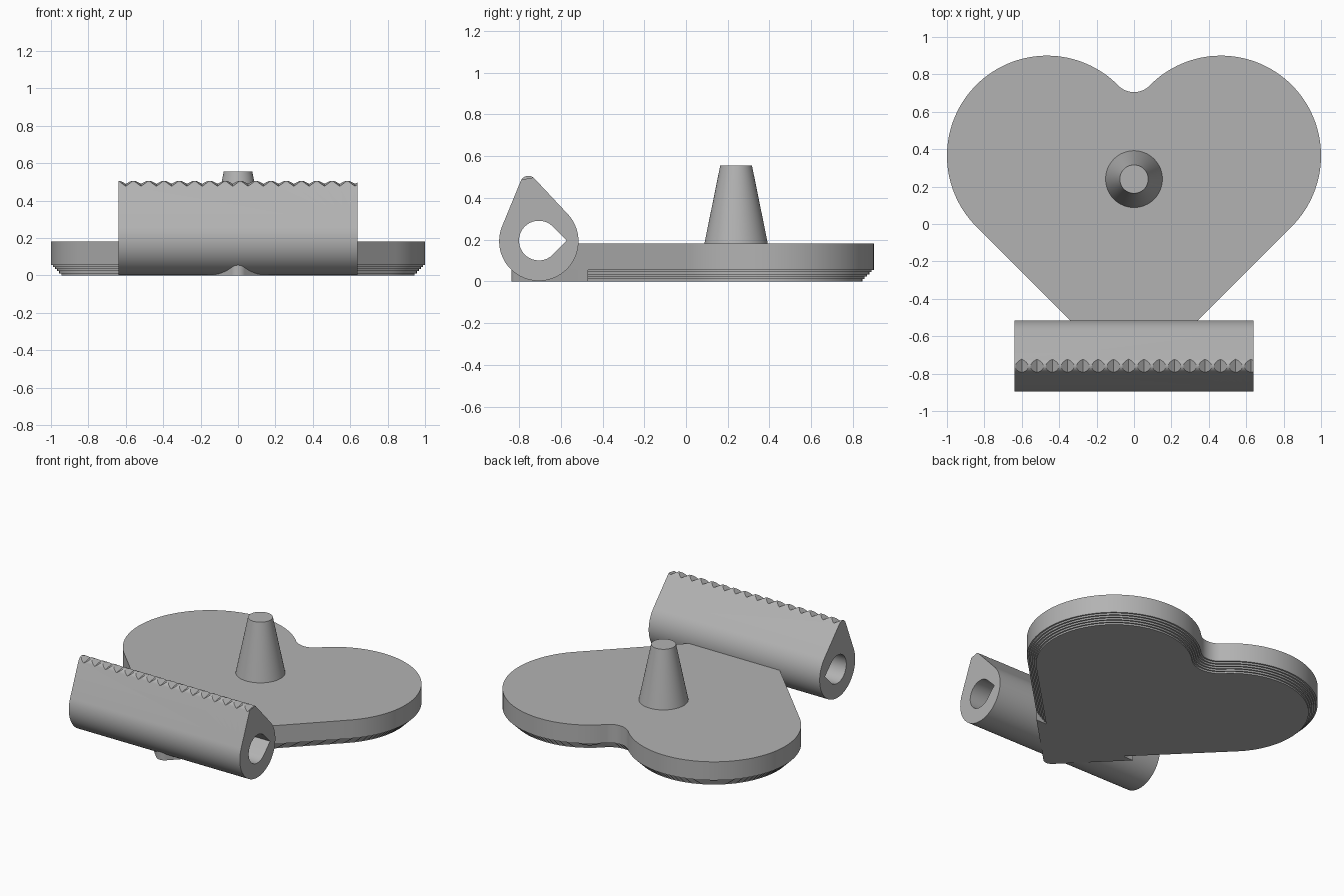
import bpy, bmesh
from math import sin, cos, radians, sqrt, pi
from mathutils import Vector

if "Cube" in bpy.data.objects:
    bpy.data.objects.remove(bpy.data.objects["Cube"])

grey = bpy.data.materials.new("grey plastic")
grey.use_nodes = True
GREY = (0.45, 0.45, 0.45, 1)
grey.diffuse_color = GREY
grey.node_tree.nodes["Principled BSDF"].inputs["Base Color"].default_value = GREY


def arc(cx, cy, r, a0, a1, n):
    """Points on an arc, angles in degrees."""
    angles = [radians(a0 + (a1 - a0) * i / n) for i in range(n + 1)]
    return [(cx + r * cos(a), cy + r * sin(a)) for a in angles]


def loft(bm, rings):
    """Closed solid through rings of equal point count."""
    loops = [[bm.verts.new(p) for p in ring] for ring in rings]
    n = len(loops[0])
    for a, b in zip(loops, loops[1:]):
        for i in range(n):
            j = (i + 1) % n
            bm.faces.new((a[i], a[j], b[j], b[i]))
    bm.faces.new(loops[0])
    bm.faces.new(loops[-1])


def finish(bm, name):
    bmesh.ops.remove_doubles(bm, verts=bm.verts, dist=0.0001)
    bmesh.ops.dissolve_degenerate(bm, edges=bm.edges, dist=0.0001)
    bmesh.ops.recalc_face_normals(bm, faces=bm.faces)
    mesh = bpy.data.meshes.new(name)
    bm.to_mesh(mesh)
    bm.free()
    mesh.materials.append(grey)
    obj = bpy.data.objects.new(name, mesh)
    bpy.context.collection.objects.link(obj)
    return obj


def select(obj):
    bpy.ops.object.select_all(action='DESELECT')
    obj.select_set(True)
    bpy.context.view_layer.objects.active = obj


def cut(obj, cutter):
    select(obj)
    mod = obj.modifiers.new("cut", 'BOOLEAN')
    mod.operation = 'DIFFERENCE'
    mod.solver = 'EXACT'
    mod.object = cutter
    bpy.ops.object.modifier_apply(modifier=mod.name)
    bpy.data.objects.remove(cutter)


def smooth(obj):
    select(obj)
    bpy.ops.object.shade_smooth_by_angle(angle=radians(25))


def prism_x(profile, half, name):
    """Extrude a (y, z) profile along x."""
    bm = bmesh.new()
    loft(bm, [[(x, y, z) for y, z in profile] for x in (-half, half)])
    return finish(bm, name)


# Heart plate: lobes, notch fillet, straight sides and a rounded tip
LX, LY, LR = 0.465, 0.365, 0.535
NOTCH_R, NOTCH_Y = 0.117, 0.822
FRONT_Y, TIP_R = -0.47, 0.05
tip_point = LY - LX - LR * sqrt(2)


def heart(inset):
    """Outline inset everywhere except the solid front corner."""
    a = math_angle = Vector((LX, LY - NOTCH_Y)).angle_signed(Vector((1, 0)))
    a = a * 180 / pi
    half = arc(0, NOTCH_Y, NOTCH_R + inset, -90, a, 12)
    half += arc(LX, LY, LR - inset, a + 180, -45, 64)[1:]
    side = FRONT_Y - tip_point
    half += [(side - inset * sqrt(2), FRONT_Y), (side, FRONT_Y)]
    half += arc(0, tip_point + TIP_R * sqrt(2), TIP_R, -45, -90, 8)
    return half + [(-x, y) for x, y in reversed(half[1:-1])]


STEPS, CHAMFER, TOP = 5, 0.055, 0.18
rings = []
for k in range(STEPS + 1):
    z0 = CHAMFER * k / STEPS
    z1 = CHAMFER * (k + 1) / STEPS if k < STEPS else TOP
    outline = heart(CHAMFER * (STEPS - k) / STEPS)
    rings += [[(x, y, z) for x, y in outline] for z in (z0, z1)]
bm = bmesh.new()
loft(bm, rings)
heart_plate = finish(bm, "heart_plate")

# Toothed bar: large round joined by tangents to a small rounded ridge
BY, BZ, BR = -0.705, 0.192, 0.19
RIDGE_Y, RIDGE_Z, RIDGE_R = -0.755, 0.465, 0.04
HALF = 0.64
profile = arc(BY, BZ, BR, 157.5, 403.5, 64)
profile += arc(RIDGE_Y, RIDGE_Z, RIDGE_R, 43.5, 157.5, 16)
toothed_bar = prism_x(profile, HALF, "toothed_bar")


# Teardrop bore through the bar, pointing to the back
def bore(r):
    drop = arc(BY, BZ + 0.003, r, 45, 315, 48)
    return prism_x(drop + [(BY + r * sqrt(2), BZ + 0.003)], 1, "bore_cutter")


cut(toothed_bar, bore(0.095))
cut(heart_plate, bore(0.098))

# V grooves across the ridge
PITCH, DEPTH = 0.0817, 0.0258
bm = bmesh.new()
for i in range(16):
    x = -0.6 + PITCH * i
    w = PITCH * 0.495
    ends = []
    for y in (-0.9, -0.62):
        z = 0.476 + 0.18 * (y + 0.797)
        ends.append([(x, y, z), (x + w, y, z + DEPTH), (x + w, y, z + 0.1),
                     (x - w, y, z + 0.1), (x - w, y, z + DEPTH)])
    loft(bm, ends)
cut(toothed_bar, finish(bm, "groove_cutter"))

# Tapered post
bm = bmesh.new()
loft(bm, [[(x, y, z) for x, y in arc(0, 0.24, r, 0, 354.375, 63)]
          for r, z in ((0.154, TOP - 0.01), (0.152, TOP), (0.076, 0.555))])
post = finish(bm, "tapered_post")

for part in (heart_plate, toothed_bar, post):
    smooth(part)
